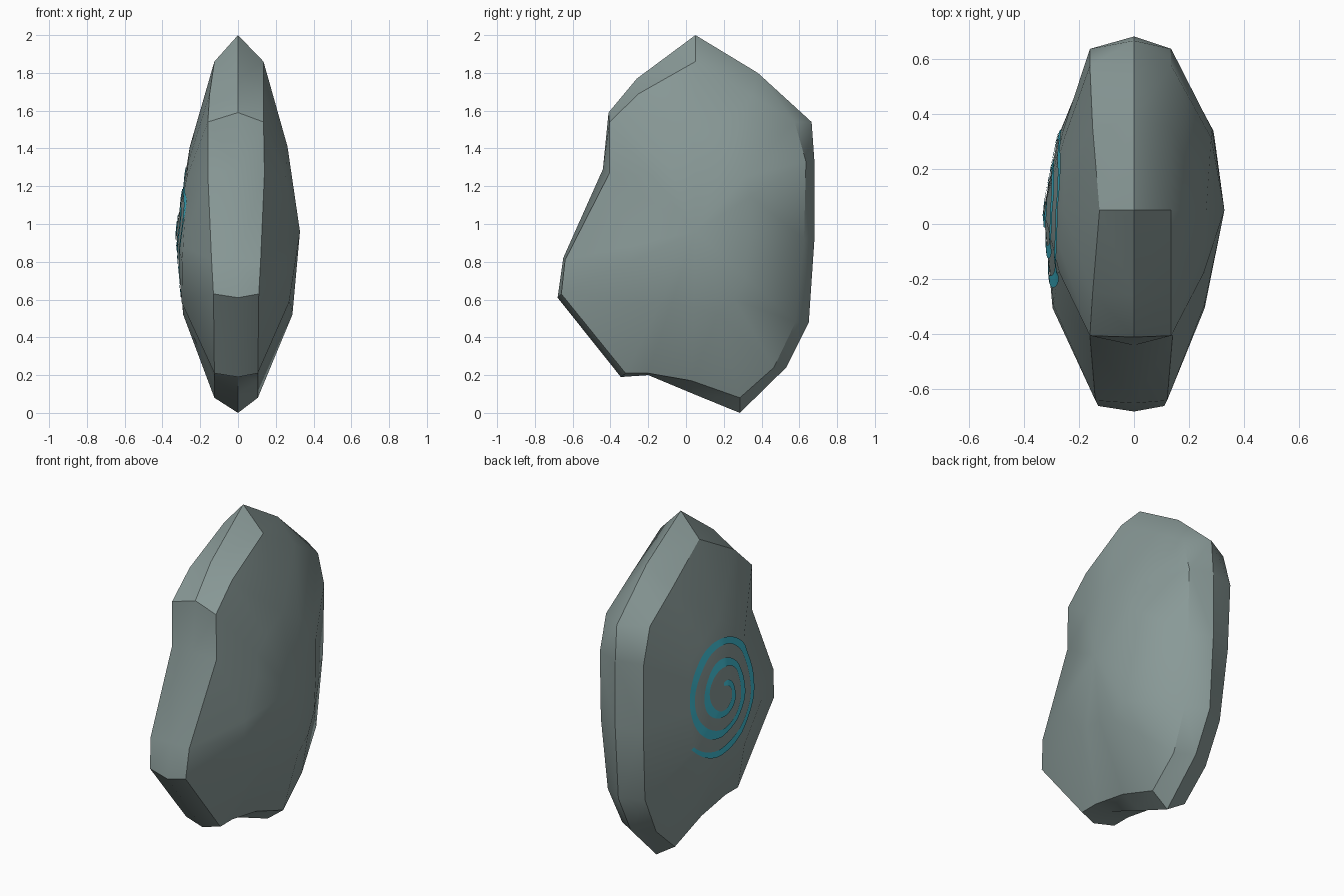
import bpy, bmesh, math
from mathutils import Vector
from mathutils.bvhtree import BVHTree

if "Cube" in bpy.data.objects:
    bpy.data.objects.remove(bpy.data.objects["Cube"])


def material(name, rgb):
    m = bpy.data.materials.new(name)
    m.diffuse_color = (*rgb, 1)
    m.use_nodes = True
    m.node_tree.nodes["Principled BSDF"].inputs["Base Color"].default_value = m.diffuse_color
    return m


stone_mat = material("grey green stone", (0.25, 0.32, 0.31))
cyan_mat = material("cyan paint", (0.05, 0.50, 0.64))

# Outline: ridge (y, z), face edge (y, z), face edge depth on the left and right
OUTLINE = [
    (0.05, 2.00, 0.05, 1.86, 0.125, 0.135),
    (0.38, 1.80, 0.35, 1.68, 0.15, 0.135),
    (0.665, 1.54, 0.575, 1.54, 0.16, 0.135),
    (0.68, 1.33, 0.635, 1.33, 0.16, 0.135),
    (0.68, 0.92, 0.625, 0.92, 0.15, 0.135),
    (0.65, 0.48, 0.58, 0.48, 0.13, 0.12),
    (0.53, 0.24, 0.465, 0.24, 0.125, 0.105),
    (0.285, 0.00, 0.285, 0.08, 0.125, 0.105),
    (0.04, 0.10, 0.03, 0.17, 0.125, 0.105),
    (-0.20, 0.20, -0.20, 0.21, 0.125, 0.105),
    (-0.345, 0.19, -0.32, 0.21, 0.125, 0.105),
    (-0.68, 0.61, -0.66, 0.63, 0.13, 0.11),
    (-0.65, 0.82, -0.64, 0.81, 0.14, 0.12),
    (-0.44, 1.29, -0.405, 1.27, 0.16, 0.14),
    (-0.41, 1.59, -0.405, 1.54, 0.16, 0.135),
    (-0.26, 1.77, -0.25, 1.69, 0.15, 0.135),
]
APEX_Y, APEX_Z = 0.05, 0.96


def finish(bm, name, mat):
    me = bpy.data.meshes.new(name)
    bm.to_mesh(me)
    bm.free()
    me.materials.append(mat)
    ob = bpy.data.objects.new(name, me)
    bpy.context.collection.objects.link(ob)
    bpy.ops.object.select_all(action='DESELECT')
    ob.select_set(True)
    bpy.context.view_layer.objects.active = ob
    bpy.ops.object.shade_smooth_by_angle(angle=math.radians(32))
    return ob


# Stone slab: ridge ring, then per side an edge ring, a half-way ring and an apex
bm = bmesh.new()
n = len(OUTLINE)
ridge = [bm.verts.new((0, p[0], p[1])) for p in OUTLINE]
for side in (-1, 1):
    edge, middle = [], []
    for p in OUTLINE:
        y, z, x = p[2], p[3], p[4] if side < 0 else p[5]
        edge.append(bm.verts.new((side * x, y, z)))
        my, mz = (y + APEX_Y) / 2, (z + APEX_Z) / 2
        yn, zn = (my - APEX_Y) / 0.33, (mz - APEX_Z) / 0.45
        if side < 0:
            x = 0.275 - 0.02 * zn - 0.012 * yn
        else:
            x = 0.272 - 0.01 * zn + 0.018 * yn
        middle.append(bm.verts.new((side * x, my, mz)))
    apex = bm.verts.new((side * 0.328, APEX_Y, APEX_Z))
    for a, b in ((ridge, edge), (edge, middle)):
        for i in range(n):
            j = (i + 1) % n
            bm.faces.new((a[i], a[j], b[j], b[i]))
    for i in range(n):
        bm.faces.new((middle[i], middle[(i + 1) % n], apex))
bmesh.ops.recalc_face_normals(bm, faces=bm.faces)
bmesh.ops.triangulate(bm, faces=bm.faces)
tree = BVHTree.FromBMesh(bm)
finish(bm, "stone_slab", stone_mat)

# Painted spiral: thin ribbon laid on the left face
bm = bmesh.new()
STEPS, TURNS = 180, 2.63
rows = []
for i in range(STEPS + 1):
    turn = TURNS * i / STEPS
    t = 2 * math.pi * turn
    width = 0.046 + 0.007 * math.sin(3.3 * t)
    width *= min(1, 0.4 + i / 25, 0.5 + (STEPS - i) / 25)
    row = []
    for k in (-0.5, 0, 0.5):
        r = 0.055 + 0.119 * turn + k * width
        y, z = 0.085 - 0.91 * r * math.sin(t), 0.985 + r * math.cos(t)
        hit = tree.ray_cast(Vector((-2, y, z)), Vector((1, 0, 0)))[0]
        row.append(bm.verts.new((hit.x - 0.005, y, z)))
    rows.append(row)
for a, b in zip(rows, rows[1:]):
    for k in range(2):
        bm.faces.new((a[k], a[k + 1], b[k + 1], b[k]))
bm.normal_update()
for f in bm.faces:
    if f.normal.x > 0:
        f.normal_flip()
finish(bm, "painted_spiral", cyan_mat)
